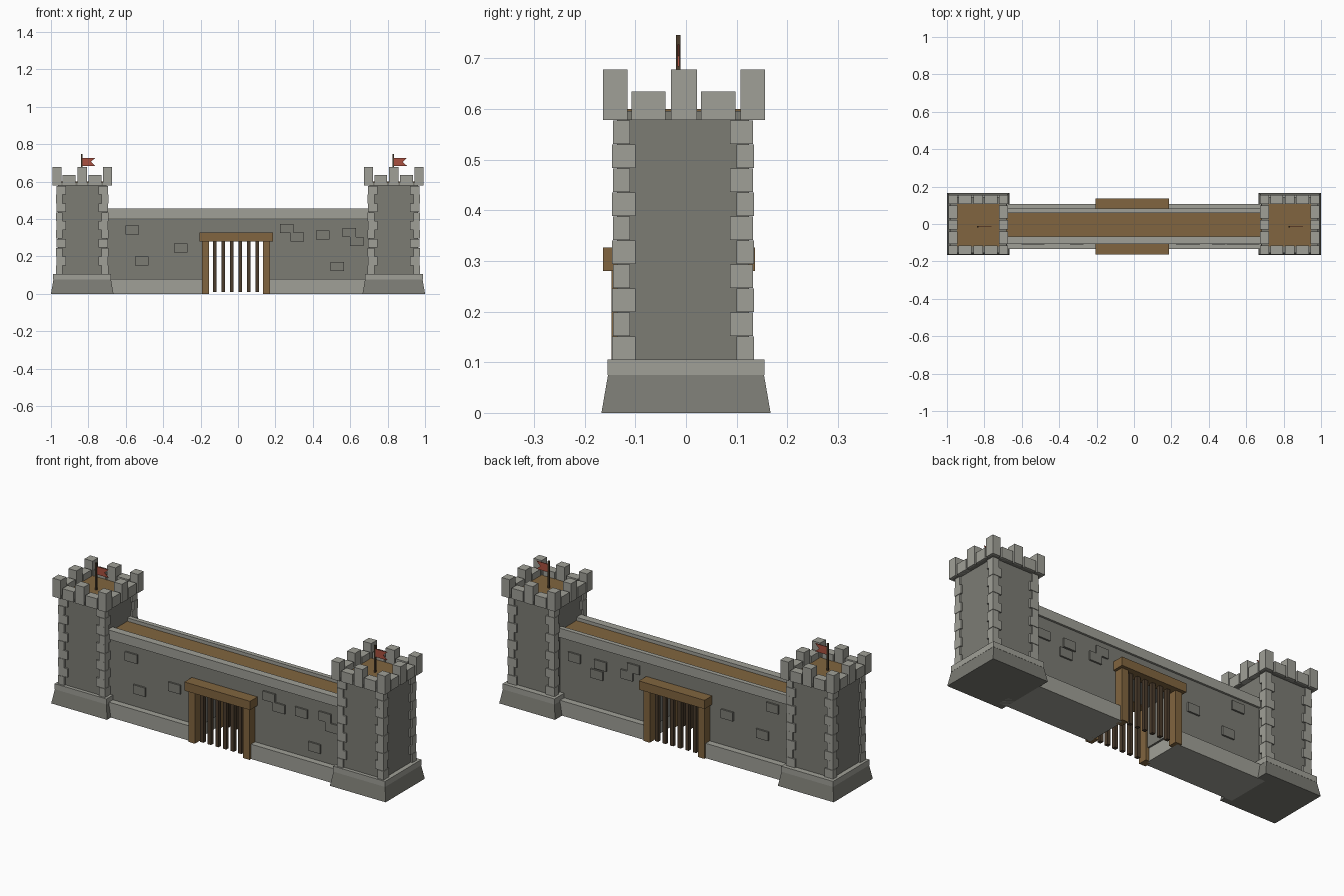
import bpy, bmesh

if "Cube" in bpy.data.objects:
    bpy.data.objects.remove(bpy.data.objects["Cube"])

def mat(name, c):
    m = bpy.data.materials.new(name)
    m.diffuse_color = (*c, 1)
    m.use_nodes = True
    m.node_tree.nodes["Principled BSDF"].inputs["Base Color"].default_value = m.diffuse_color
    return m

DARK = mat("wall_grey", (.20, .20, .175))
LIGHT = mat("trim_grey", (.35, .35, .31))
WOOD = mat("wood", (.22, .13, .05))
BAR = mat("dark_wood", (.07, .045, .025))
RED = mat("flag_red", (.40, .08, .05))

def finish(name, bm, m):
    me = bpy.data.meshes.new(name)
    bmesh.ops.recalc_face_normals(bm, faces=bm.faces)
    bm.to_mesh(me)
    bm.free()
    me.materials.append(m)
    ob = bpy.data.objects.new(name, me)
    bpy.context.collection.objects.link(ob)
    return ob

def add_box(bm, x0, x1, y0, y1, z0, z1, inset=0):
    # box, optionally narrowed at the top
    i = inset
    b = [bm.verts.new(p) for p in ((x0, y0, z0), (x1, y0, z0), (x1, y1, z0), (x0, y1, z0))]
    t = [bm.verts.new(p) for p in ((x0+i, y0+i, z1), (x1-i, y0+i, z1), (x1-i, y1-i, z1), (x0+i, y1-i, z1))]
    bm.faces.new(b[::-1])
    bm.faces.new(t)
    for k in range(4):
        bm.faces.new((b[k], b[(k+1) % 4], t[(k+1) % 4], t[k]))

def boxes(name, m, items):
    bm = bmesh.new()
    for it in items:
        add_box(bm, *it)
    return finish(name, bm, m)

def square(cx, cy, r, z0, z1, inset=0):
    return (cx-r, cx+r, cy-r, cy+r, z0, z1, inset)

def tower(side, cx):
    cy = -.006
    boxes(side + "_tower_base", DARK, [square(cx, 0, .167, 0, .075, .013)])
    boxes(side + "_tower_base_slab", LIGHT, [square(cx, 0, .155, .075, .105)])
    boxes(side + "_tower_body", DARK, [square(cx, cy, .13, .105, .578)])
    boxes(side + "_tower_top", DARK, [square(cx, cy, .15, .578, .596)])
    boxes(side + "_tower_deck", WOOD, [square(cx, cy, .114, .59, .60)])

    # alternating corner stones
    q, rows, h, r = [], 10, .0473, .14
    for k in range(rows):
        for sx in (-1, 1):
            for sy in (-1, 1):
                lx, ly = (.052, .034) if (k + (sy > 0)) % 2 else (.036, .046)
                o = r - .0015 * (k % 2)
                xs = sorted((cx + sx*o, cx + sx*(o-lx)))
                ys = sorted((cy + sy*o, cy + sy*(o-ly)))
                q.append((*xs, *ys, .105 + k*h, .105 + (k+1)*h - .001))
    boxes(side + "_corner_stones", LIGHT, q)

    # ring of high and low merlons
    c, R, t = [], .16, .048
    cy = -.004
    spans = [(-R, -R+t, .678), (-.104, -.036, .635), (-.026, .026, .678), (.034, .102, .635), (R-t, R, .678)]
    for a, b, z in spans:
        low = .002 if z < .65 else 0
        c.append((cx+a, cx+b, cy-R+low, cy-R+t, .578, z))
        c.append((cx+a, cx+b, cy+R-t, cy+R-low, .578, z))
    for a, b, z in spans[1:4]:
        low = .002 if z < .65 else 0
        c.append((cx-R+low, cx-R+t, cy+a, cy+b, .578, z))
        c.append((cx+R-t, cx+R-low, cy+a, cy+b, .578, z))
    boxes(side + "_battlements", LIGHT, c)

    # pole and swallowtail flag
    px = cx - .003
    boxes(side + "_flag_pole", BAR, [(px-.0045, px+.0045, -.0195, -.0105, .60, .746)])
    bm = bmesh.new()
    pts = [(0, .684), (.073, .684), (.05, .705), (.073, .727), (0, .727)]
    f = bm.faces.new([bm.verts.new((px + x, -.017, z)) for x, z in pts])
    e = bmesh.ops.extrude_face_region(bm, geom=[f])
    bmesh.ops.translate(bm, vec=(0, .004, 0), verts=[v for v in e["geom"] if isinstance(v, bmesh.types.BMVert)])
    finish(side + "_flag", bm, RED)

tower("left", -.833)
tower("right", .833)

# curtain wall with gate opening
L, g0, g1 = .71, -.165, .145
F, B = -.100, .072
boxes("curtain_wall", DARK, [(-L, g0, F, B, .07, .41), (g1, L, F, B, .07, .41), (g0, g1, F, B, .285, .41)])
boxes("wall_plinth", LIGHT, [(-L, g0-.01, -.134, .107, 0, .08), (g1+.01, L, -.134, .107, 0, .08)])
boxes("parapets", LIGHT, [(-L, L, -.108, -.068, .405, .455), (-L, L, .059, .083, .405, .455)])
boxes("walkway", WOOD, [(-L, L, -.07, .061, .405, .437)])

# gate frames and portcullis bars, front and back
for side, p, b, y in (("front", (-.147, -.099), (-.164, -.096), -.122),
                      ("back", (.071, .118), (.069, .136), .094)):
    boxes(side + "_gate_posts", WOOD, [(-.193, -.155, *p, 0, .285), (.134, .172, *p, 0, .285)])
    boxes(side + "_gate_beam", WOOD, [(-.206, .187, *b, .28, .327)])
    boxes(side + "_portcullis_bars", BAR,
          [square(-.124 + .0455*k, y, .010, .01, .285) for k in range(6)])

# raised stones (x, z) on both faces
front = [(-.565, .34), (.26, .348), (.318, .304), (.452, .314), (.594, .328), (.634, .28), (.53, .147),
         (-.515, .175), (-.306, .245)]
back = [(.614, .315), (.458, .316), (.48, .26), (.30, .305), (.26, .35), (-.57, .36), (-.30, .25), (-.51, .20)]
w, h = .036, .024
boxes("front_wall_stones", DARK, [(x-w, x+w, F-.009, F+.01, z-h, z+h) for x, z in front])
boxes("back_wall_stones", DARK, [(x-w, x+w, B-.01, B+.009, z-h, z+h) for x, z in back])
